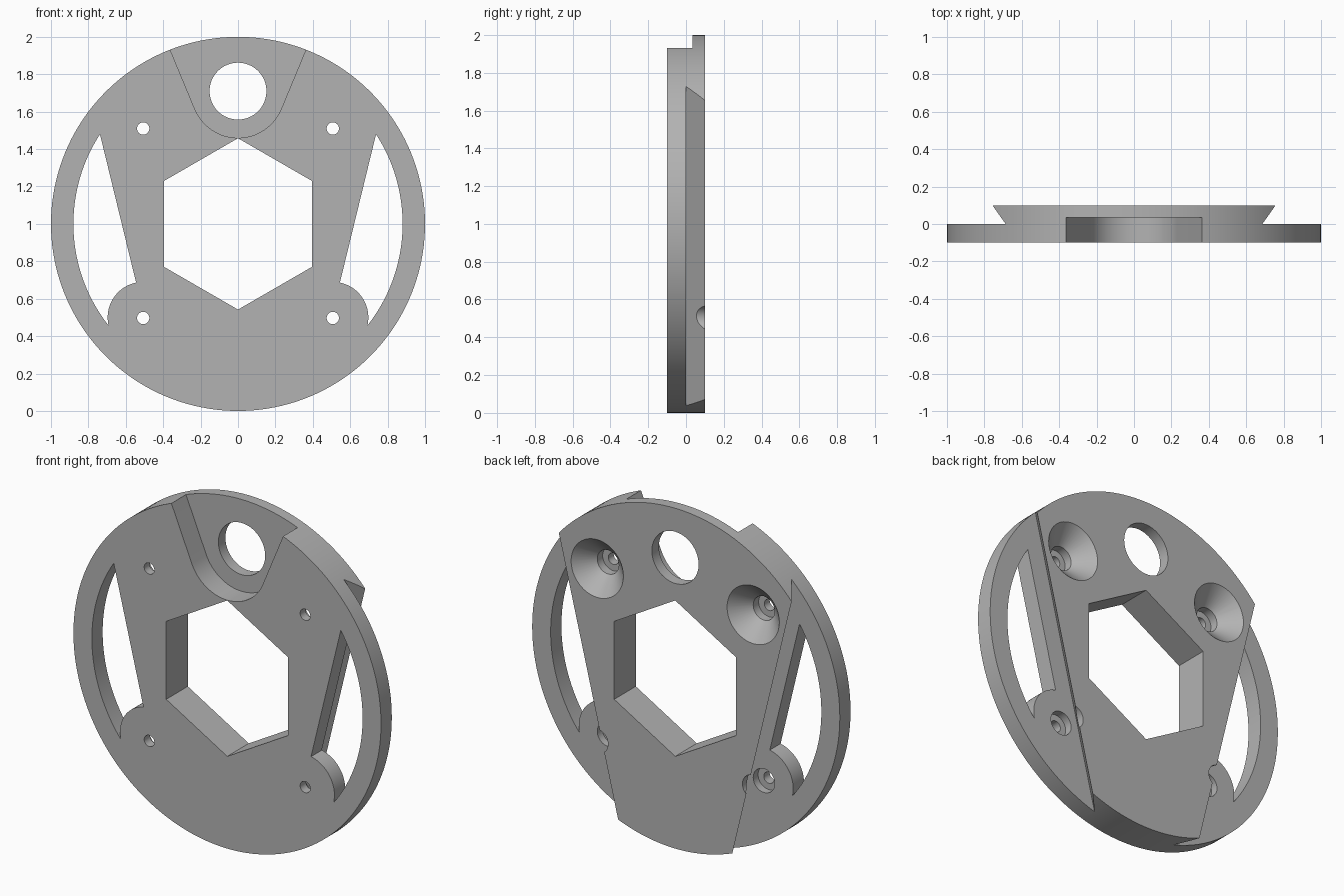
import bpy, bmesh, math

cube = bpy.data.objects.get("Cube")
if cube:
    bpy.data.objects.remove(cube, do_unlink=True)

grey = bpy.data.materials.new("plain grey")
grey.use_nodes = True
grey.diffuse_color = (0.45, 0.45, 0.45, 1)
grey.node_tree.nodes["Principled BSDF"].inputs["Base Color"].default_value = (0.45, 0.45, 0.45, 1)


def arc(cx, cz, r, a0, a1, n):
    """Points (x, z) along an arc, angles in degrees."""
    angles = [math.radians(a0 + (a1 - a0) * i / n) for i in range(n + 1)]
    return [(cx + r * math.cos(a), cz + r * math.sin(a)) for a in angles]


def circle(cx, cz, r, n=48):
    return arc(cx, cz, r, 0, 360, n)[:-1]


def loft(name, sections):
    """Solid through (y, outline) sections that share a point count."""
    bm = bmesh.new()
    rings = [[bm.verts.new((x, y, z)) for x, z in pts] for y, pts in sections]
    n = len(rings[0])
    for a, b in zip(rings, rings[1:]):
        for i in range(n):
            j = (i + 1) % n
            bm.faces.new((a[i], a[j], b[j], b[i]))
    bm.faces.new(rings[0])
    bm.faces.new(rings[-1])
    bmesh.ops.recalc_face_normals(bm, faces=bm.faces)
    mesh = bpy.data.meshes.new(name)
    bm.to_mesh(mesh)
    bm.free()
    mesh.materials.append(grey)
    ob = bpy.data.objects.new(name, mesh)
    bpy.context.collection.objects.link(ob)
    return ob


def cut(sections):
    """Subtract a lofted solid from the plate."""
    cutter = loft("cutter", sections)
    mod = plate.modifiers.new("cut", 'BOOLEAN')
    mod.operation = 'DIFFERENCE'
    mod.solver = 'EXACT'
    mod.object = cutter
    bpy.context.view_layer.objects.active = plate
    bpy.ops.object.modifier_apply(modifier=mod.name)
    bpy.data.objects.remove(cutter, do_unlink=True)


def through(pts, y0=-0.2, y1=0.2):
    cut([(y0, pts), (y1, pts)])


def drill(x, z, steps):
    """Stepped round hole given as (y, radius) pairs."""
    cut([(y, circle(x, z, r)) for y, r in steps])


# Round plate
FRONT, BACK = -0.1, 0.1
disc = circle(0, 1, 1, 160)
plate = loft("mounting_plate", [(FRONT, disc), (BACK, disc)])


# Tapered dovetail on the back: trim both flanks
def flank(side, offset):
    return [(side * x, z) for x, z in
            ((offset - 0.05, -0.2), (1.5, -0.2), (1.5, 2.2), (offset + 0.535, 2.2))]


for s in (-1, 1):
    cut([(0, flank(s, 0.266)), (0.2, flank(s, 0.444))])

# Side windows, notched around the lower screw bosses
window = arc(0, 1, 0.88, 33, -37.8, 40) + arc(0.507, 0.5, 0.19, -12, 78.5, 20)
for s in (-1, 1):
    through([(s * x, z) for x, z in window])

# Hexagonal centre opening
through([(x, z) for x, z in arc(0, 1, 0.458, 30, 330, 5)])

# Front recess with flared sides, and its round hole
recess = [(-0.461, 2.168)] + arc(0, 1.71, 0.25, 202.5, 337.5, 32) + [(0.461, 2.168)]
through(recess, -0.2, 0.035)
through(circle(0, 1.71, 0.152, 64))

# Screw holes: countersunk above, counterbored below
for s in (-1, 1):
    drill(s * 0.507, 1.51, [(-0.2, 0.033), (-0.05, 0.033), (-0.05, 0.07),
                            (0, 0.07), (0.12, 0.19)])
    drill(s * 0.507, 0.497, [(-0.2, 0.033), (-0.045, 0.033), (-0.045, 0.07), (0.2, 0.07)])

# Smooth curved walls, crisp edges
bpy.ops.object.select_all(action='DESELECT')
plate.select_set(True)
bpy.context.view_layer.objects.active = plate
bpy.ops.object.shade_smooth_by_angle(angle=math.radians(25))
